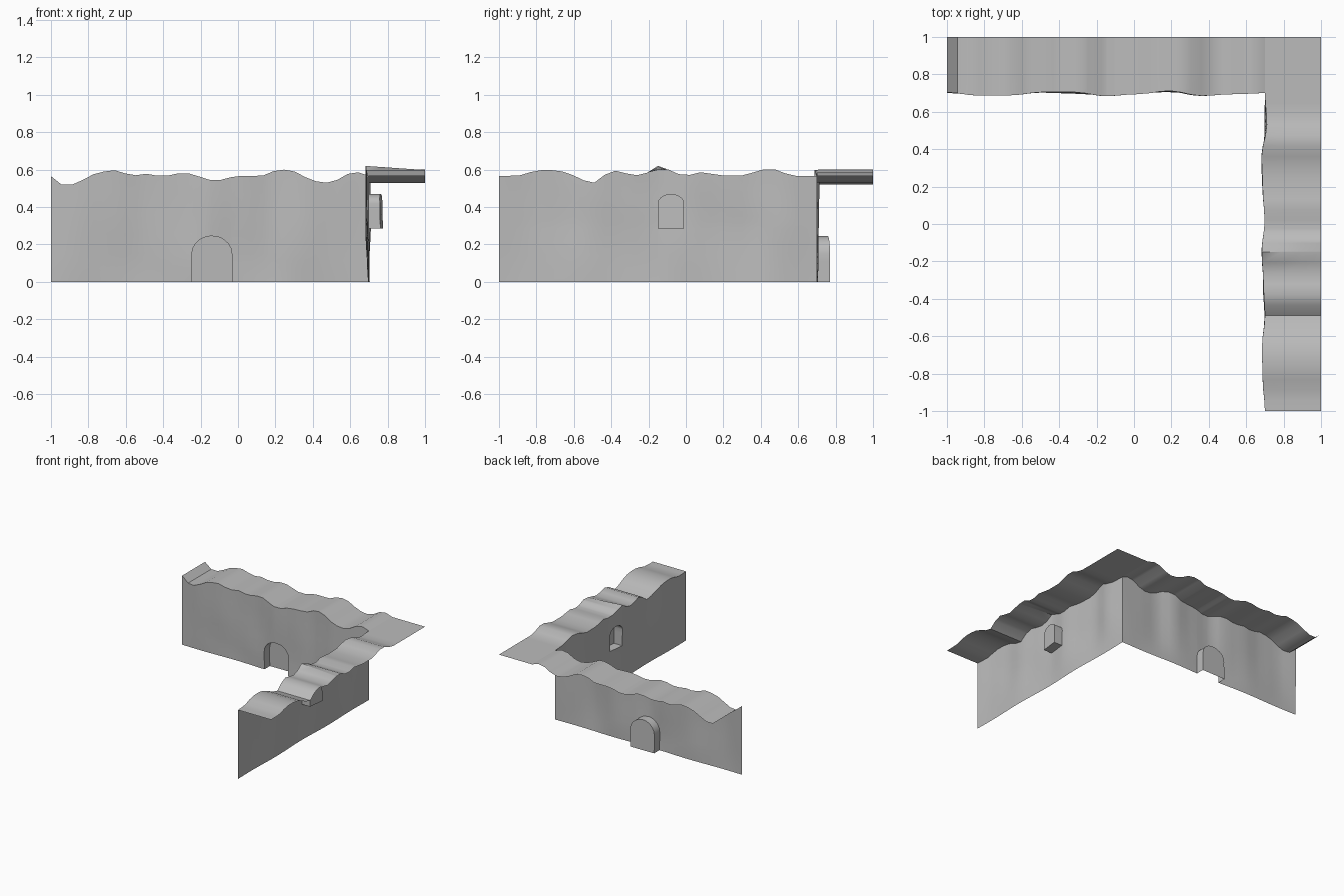
import bpy, bmesh, math

cube = bpy.data.objects.get("Cube")
if cube:
    bpy.data.objects.remove(cube, do_unlink=True)

stone = bpy.data.materials.new("grey_stone")
stone.use_nodes = True
GREY = (0.5, 0.5, 0.5, 1)
stone.diffuse_color = GREY
stone.node_tree.nodes["Principled BSDF"].inputs["Base Color"].default_value = GREY

START, END, OUTER = -1.0, 0.7, 1.0


def sample(values, u, smooth=False):
    """Evenly spaced values (thousandths) between START and END, read at u."""
    t = (u - START) / (END - START) * (len(values) - 1)
    i = max(0, min(int(t), len(values) - 2))
    f = t - i
    if smooth:
        f = f * f * (3 - 2 * f)
    return (values[i] * (1 - f) + values[i + 1] * f) / 1000


def finish(bm, name, direction):
    """Point the faces one way, shade smooth and add the object."""
    bmesh.ops.recalc_face_normals(bm, faces=bm.faces[:])
    bm.faces.ensure_lookup_table()
    bm.normal_update()
    if sum(sum(n * d for n, d in zip(f.normal, direction)) * f.calc_area() for f in bm.faces) < 0:
        bmesh.ops.reverse_faces(bm, faces=bm.faces[:])
    mesh = bpy.data.meshes.new(name)
    bm.to_mesh(mesh)
    bm.free()
    mesh.materials.append(stone)
    obj = bpy.data.objects.new(name, mesh)
    bpy.context.collection.objects.link(obj)
    bpy.ops.object.select_all(action="DESELECT")
    obj.select_set(True)
    bpy.context.view_layer.objects.active = obj
    bpy.ops.object.shade_smooth_by_angle(angle=math.radians(35))


class Wall:
    def __init__(self, name, ridge, edge, centre, half, sill, spring, rise, depth, swap, bump=None):
        self.name, self.ridge, self.edge = name, ridge, edge
        self.centre, self.half, self.sill = centre, half, sill
        self.spring, self.rise, self.depth = spring, rise, depth
        self.swap, self.bump = swap, bump

    def point(self, u, d, z):
        return (d, u, z) if self.swap else (u, d, z)

    def height(self, u):
        z = sample(self.ridge, u)
        if self.bump is not None:
            z += 0.022 * max(0, 1 - abs(u - self.bump) / 0.055)
        return z

    def surface(self, u, z):
        """Uneven wall face: straight at the foot, following the rim above."""
        w = min(1, z / 0.3)
        fade = math.sin(math.pi * (u - START) / (END - START)) ** 0.5 if START < u < END else 0
        ripple = 0.006 * math.sin(9 * u + 7 * z) * math.sin(5 * z + 1) * fade
        return END + w * sample(self.edge, u, True) + ripple * (1 - (z / self.height(u)) ** 4)

    def columns(self):
        n = len(self.ridge) - 1
        knots = [START + (END - START) * i / n for i in range(n + 1)]
        arch = [self.centre - self.half * math.cos(math.pi * i / 10) for i in range(11)]
        clear = [k for k in knots if abs(k - self.centre) > self.half + 0.008]
        inner = [k for k in knots if abs(k - self.centre) < self.half * 0.9
                 and min(abs(k - a) for a in arch) > 0.006]
        return sorted(clear + arch + inner)

    def build_face(self):
        bm = bmesh.new()
        us = self.columns()
        first = us.index(self.centre - self.half)
        last = min(range(len(us)), key=lambda i: abs(us[i] - self.centre - self.half))
        grid, marks = [], []
        for u in us:
            k = max(0, 1 - ((u - self.centre) / self.half) ** 2)
            levels = [0, self.sill, self.spring + self.rise * math.sqrt(k), self.height(u)]
            if self.sill == 0:
                levels.pop(0)
            zs, marks = [0], [0]
            for a, b in zip(levels, levels[1:]):
                zs += [a + (b - a) * i / 4 for i in range(1, 5)]
                marks.append(len(zs) - 1)
            grid.append([bm.verts.new(self.point(u, self.surface(u, z), z)) for z in zs])
        low, high = marks[-3], marks[-2]
        for i in range(len(us) - 1):
            for j in range(len(grid[0]) - 1):
                if first <= i < last and low <= j < high:
                    continue
                bm.faces.new((grid[i][j], grid[i + 1][j], grid[i + 1][j + 1], grid[i][j + 1]))
        # verts of the opening cell columns that no face uses
        # recessed niche behind the opening
        rim = [grid[first][j] for j in range(low, high)]
        rim += [grid[i][high] for i in range(first, last + 1)]
        rim += [grid[last][j] for j in range(high - 1, low - 1, -1)]
        if self.sill > 0:
            rim += [grid[i][low] for i in range(last - 1, first, -1)]
        shift = self.point(0, self.depth, 0)
        back = [bm.verts.new([c + s for c, s in zip(v.co, shift)]) for v in rim]
        count = len(rim) if self.sill > 0 else len(rim) - 1
        for i in range(count):
            j = (i + 1) % len(rim)
            bm.faces.new((rim[i], rim[j], back[j], back[i]))
        bm.faces.new(back)
        bmesh.ops.delete(bm, geom=[v for v in bm.verts if not v.link_faces], context="VERTS")
        finish(bm, self.name, self.point(0, -1, 0))

    def build_top(self):
        bm = bmesh.new()
        rows = []
        for u in self.columns():
            z = self.height(u)
            inner = self.surface(u, z)
            flat = sample(self.ridge, u)
            rows.append([bm.verts.new(self.point(u, inner + (OUTER - inner) * t, z + (flat - z) * t))
                         for t in (0, 0.33, 0.67, 1)])
        for a, b in zip(rows, rows[1:]):
            for j in range(3):
                bm.faces.new((a[j], b[j], b[j + 1], a[j + 1]))
        finish(bm, self.name + "_top", (0, 0, 1))


back_ridge = [565, 520, 520, 545, 575, 590, 597, 580, 570, 578, 568, 568, 580, 580, 563, 545,
              545, 560, 567, 567, 568, 592, 600, 590, 560, 538, 530, 545, 577, 586, 567]
side_ridge = [567, 567, 570, 587, 597, 597, 590, 570, 543, 530, 573, 594, 580, 570, 584, 598,
              600, 575, 572, 586, 578, 570, 570, 570, 585, 602, 602, 580, 567, 567, 567]
back_edge = [4, -14, -12, 5, 5, -16, -6, 12, -15, -6, 0]
side_edge = [0, -12, -16, 0, -8, -17, -2, -12, -18, 10, 0]

# walls with a doorway and a window niche, and their rippled tops
walls = [
    Wall("back_wall", back_ridge, back_edge, -0.14, 0.107, 0, 0.15, 0.095, 0.07, False),
    Wall("side_wall", side_ridge, side_edge, -0.08, 0.07, 0.285, 0.42, 0.05, 0.075, True, -0.15),
]
for wall in walls:
    wall.build_face()
    wall.build_top()

# flat corner joining the two tops
bm = bmesh.new()
z = back_ridge[-1] / 1000
bm.faces.new([bm.verts.new(p) for p in ((END, END, z), (OUTER, END, z), (OUTER, OUTER, z), (END, OUTER, z))])
finish(bm, "corner_top", (0, 0, 1))
